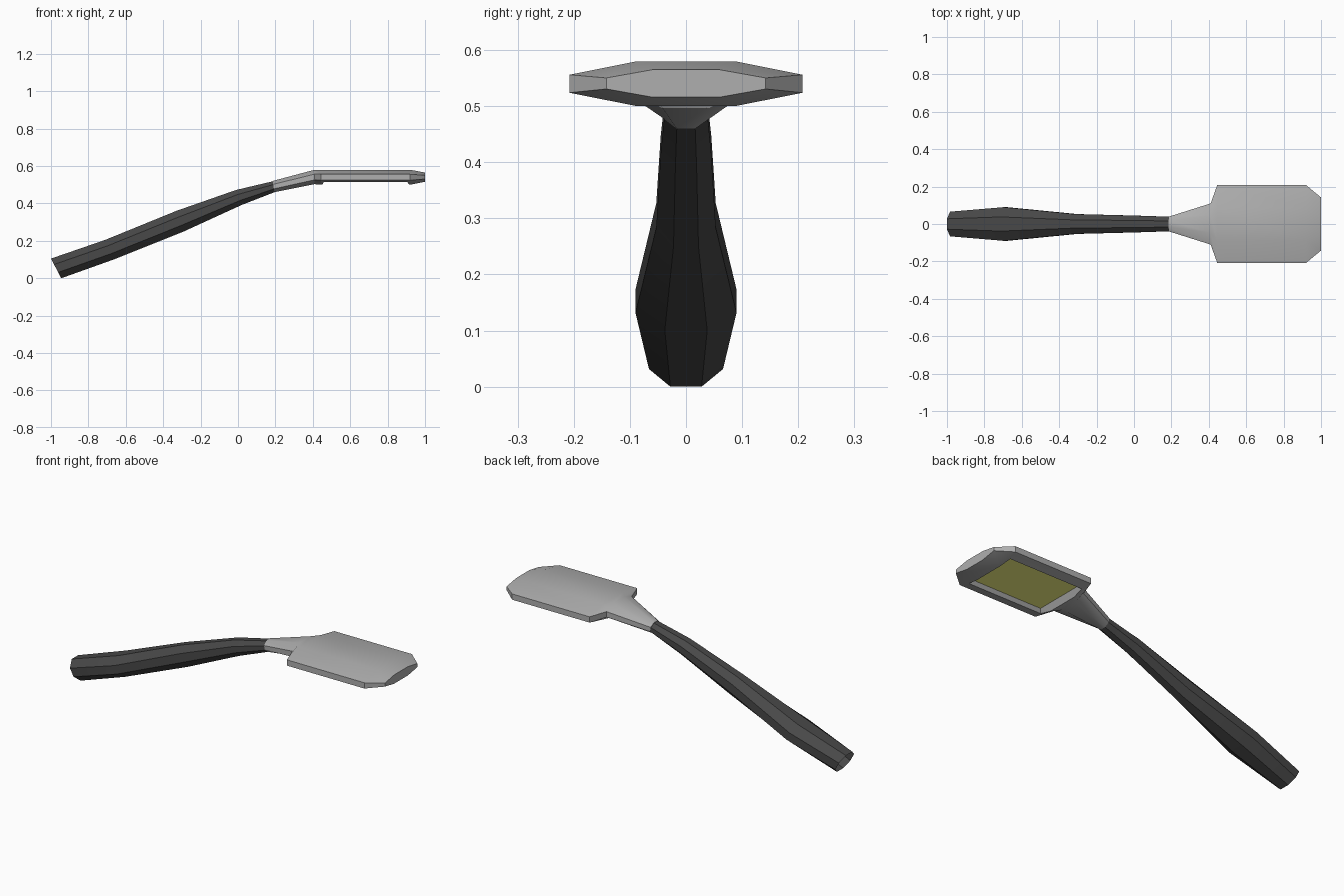
import bpy, bmesh

if "Cube" in bpy.data.objects:
    bpy.data.objects.remove(bpy.data.objects["Cube"])


def material(name, color):
    m = bpy.data.materials.new(name)
    m.diffuse_color = (*color, 1)
    m.use_nodes = True
    m.node_tree.nodes["Principled BSDF"].inputs["Base Color"].default_value = m.diffuse_color
    return m


def loft(name, rings, mat, cap_start=True):
    """Skin a list of matching point rings and cap the ends."""
    bm = bmesh.new()
    rows = [[bm.verts.new(p) for p in ring] for ring in rings]
    n = len(rows[0])
    for a, b in zip(rows, rows[1:]):
        for i in range(n):
            j = (i + 1) % n
            bm.faces.new((a[i], a[j], b[j], b[i]))
    if cap_start:
        bm.faces.new(rows[0])
    bm.faces.new(rows[-1])
    bmesh.ops.recalc_face_normals(bm, faces=bm.faces)
    mesh = bpy.data.meshes.new(name)
    bm.to_mesh(mesh)
    bm.free()
    obj = bpy.data.objects.new(name, mesh)
    bpy.context.collection.objects.link(obj)
    mesh.materials.append(mat)
    return obj


def octagon(xt, zt, xb, zb, half):
    """Eight-sided section between a top and a bottom centre point."""
    shape = [(.42, 0), (1, .3), (1, .7), (.42, 1), (-.42, 1), (-1, .7), (-1, .3), (-.42, 0)]
    return [(xb + (xt - xb) * t, half * s, zb + (zt - zb) * t) for s, t in shape]


def rectangle(x0, x1, half, z):
    return [(x0, -half, z), (x1, -half, z), (x1, half, z), (x0, half, z)]


def smooth(obj):
    bpy.ops.object.select_all(action='DESELECT')
    obj.select_set(True)
    bpy.context.view_layer.objects.active = obj
    bpy.ops.object.shade_smooth_by_angle(angle=0.5)


dark = material("dark_grip", (.065, .065, .065))
grey = material("grey_head", (.43, .43, .43))
yellow = material("yellow_pad", (1, 1, .25))

# Curved grip, open at the butt: top x, top z, bottom x, bottom z, half width
grip = [(-1.0, .105, -.945, 0, .066), (-.71, .205, -.665, .10, .09),
        (-.33, .36, -.29, .25, .053), (-.01, .472, .02, .392, .045),
        (.185, .518, .195, .46, .039)]
handle = loft("handle", [octagon(*s) for s in grip], dark, cap_start=False)

# Neck flaring into the flat head
plate = [(.185, .52, .195, .46, .04), (.41, .58, .41, .503, .11),
         (.445, .58, .445, .5, .208), (.92, .58, .92, .5, .208),
         (1.0, .565, 1.0, .516, .142)]
head = loft("head", [octagon(*s) for s in plate], grey)

# Tapered recess in the underside of the head
cutter = loft("recess_cutter", [rectangle(.445, .92, .17, .49),
                                rectangle(.47, .895, .14, .535)], grey)
cutter.hide_render = True
cut = head.modifiers.new("recess", 'BOOLEAN')
cut.operation = 'DIFFERENCE'
cut.solver = 'EXACT'
cut.object = cutter
bpy.context.view_layer.objects.active = head
bpy.ops.object.modifier_apply(modifier=cut.name)
bpy.data.objects.remove(cutter)

# Yellow pad on the recess floor
loft("pad", [rectangle(.47, .895, .14, .531), rectangle(.47, .895, .14, .54)], yellow)

smooth(handle)
smooth(head)
